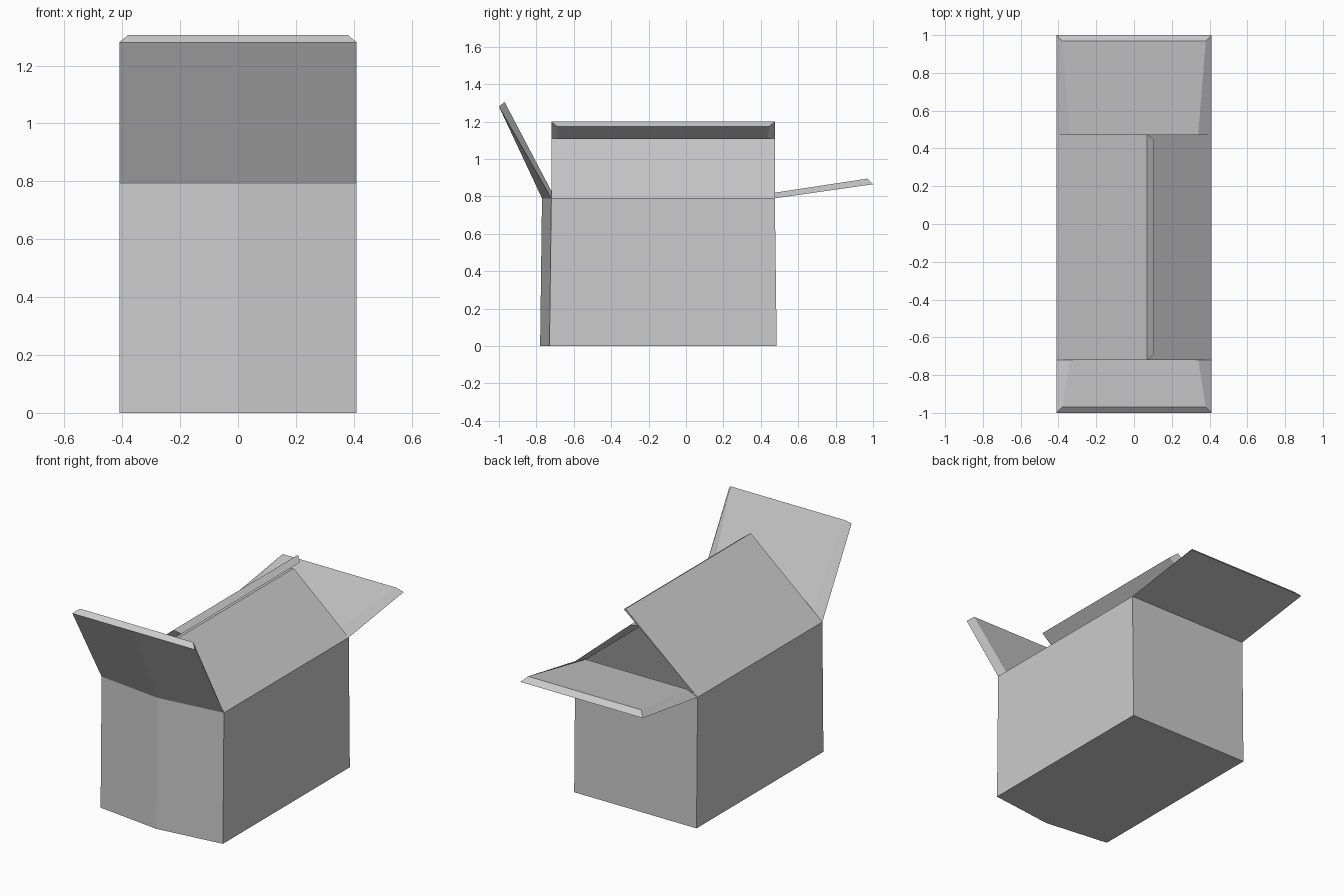
import bpy
import bmesh

cube = bpy.data.objects.get("Cube")
if cube:
    bpy.data.objects.remove(cube, do_unlink=True)

# One plain grey card colour
card = bpy.data.materials.new("grey card")
card.use_nodes = True
GREY = (0.6, 0.6, 0.6, 1.0)
card.diffuse_color = GREY
card.node_tree.nodes["Principled BSDF"].inputs["Base Color"].default_value = GREY

HALF, RIM, FRONT, BACK = 0.41, 0.79, -0.72, 0.475


def loft(name, rings, closed):
    """Skin matching rings of points; closed also joins the last to the first."""
    bm = bmesh.new()
    rows = [[bm.verts.new(p) for p in ring] for ring in rings]
    n = len(rows[0])
    pairs = list(zip(rows, rows[1:]))
    if closed:
        # Strips joined round the section, with an end face on each side
        pairs.append((rows[-1], rows[0]))
        bm.faces.new([r[0] for r in rows])
        bm.faces.new([r[-1] for r in rows])
    else:
        # Full loops, capped at the first and last
        bm.faces.new(rows[0])
        bm.faces.new(rows[-1])
    for a, b in pairs:
        for i in range(n - 1 if closed else n):
            j = (i + 1) % n
            bm.faces.new((a[i], a[j], b[j], b[i]))
    bmesh.ops.recalc_face_normals(bm, faces=bm.faces)
    mesh = bpy.data.meshes.new(name)
    bm.to_mesh(mesh)
    bm.free()
    mesh.materials.append(card)
    obj = bpy.data.objects.new(name, mesh)
    bpy.context.collection.objects.link(obj)


def outline(z, inset, spread):
    """Box outline with a slightly bowed front."""
    x, f, b = HALF - inset, FRONT - spread + inset, BACK + spread - inset
    return [(-x, b, z), (x, b, z), (x, f, z), (0, f - 0.05, z), (-x, f, z)]


# Hollow box body, a little wider at the foot
loft("box_body", [outline(0, 0, 0.01), outline(RIM, 0, 0),
                  outline(RIM, 0.035, 0), outline(0.03, 0.035, 0.01)], False)


def flap(name, along_x, lo, hi, section, bow=0.0):
    """Thick flap: section is outer hinge, outer tip, inner tip, inner hinge."""
    rings = []
    for k, (d, z) in enumerate(section):
        inset = (0, 0, 0.03, 0.07)[k]
        ends = [lo + inset, hi - inset]
        if bow:
            ends.insert(1, (lo + hi) / 2)
        ring = []
        for i, t in enumerate(ends):
            shift = bow if (k == 0 and i == 1) else 0
            ring.append((t, d + shift, z) if along_x else (d, t, z))
        rings.append(ring)
    loft(name, rings, True)


# End flaps, folded outward
flap("front_flap", True, -HALF, HALF,
     [(FRONT, RIM), (-1.0, 1.28), (-0.97, 1.305), (-0.715, 0.82)], -0.05)
flap("back_flap", True, -HALF, HALF,
     [(BACK, RIM), (1.0, 0.865), (0.97, 0.895), (BACK, 0.82)])

# Side flaps, folded inward with one lying over the other
flap("right_flap", False, FRONT, BACK,
     [(-HALF, RIM), (0.07, 1.20), (0.105, 1.175), (-0.375, RIM)])
flap("left_flap", False, FRONT, BACK,
     [(HALF, RIM), (0.04, 1.11), (-0.01, 1.105), (0.375, RIM)])
